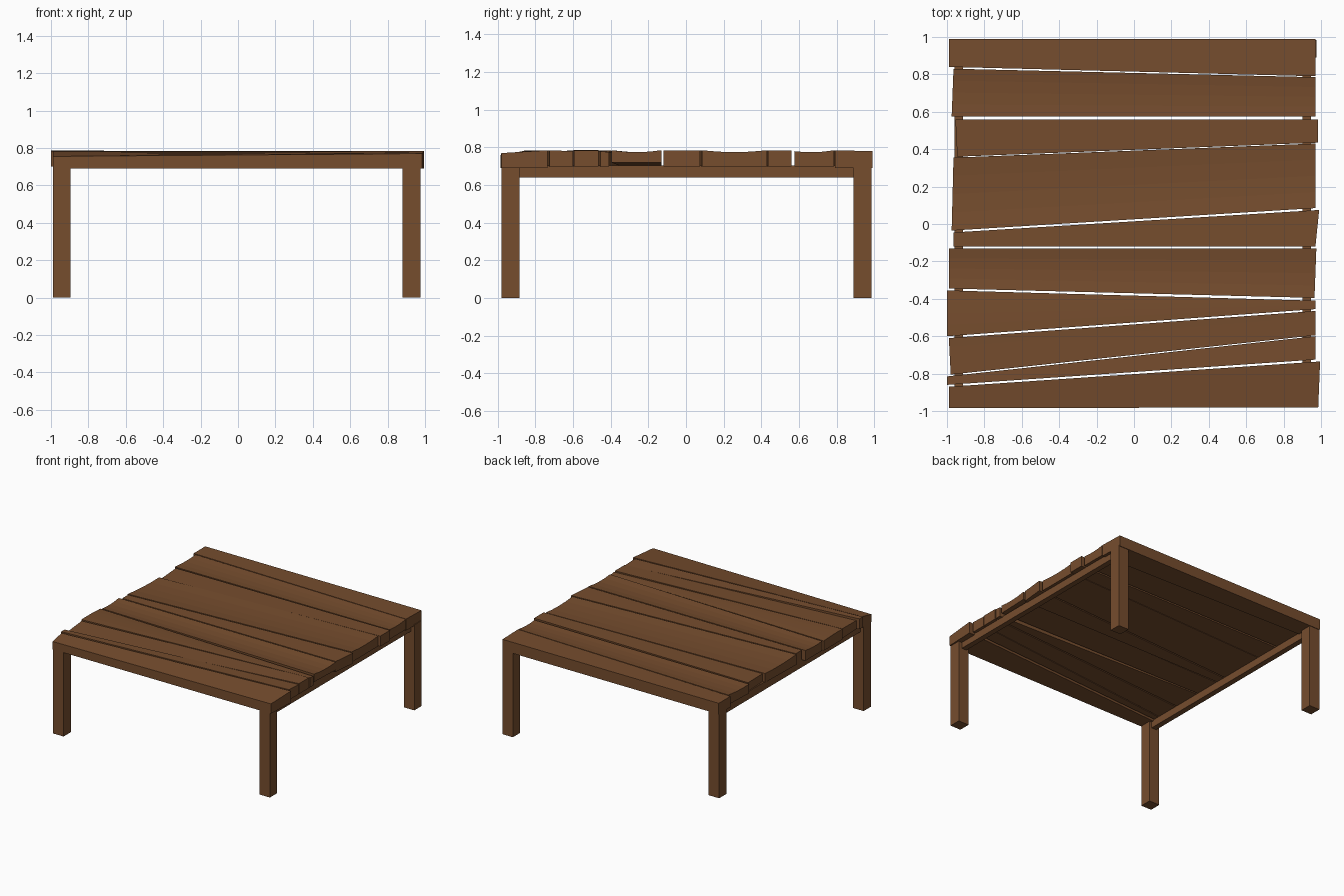
import bpy
import bmesh

if "Cube" in bpy.data.objects:
    bpy.data.objects.remove(bpy.data.objects["Cube"])

wood = bpy.data.materials.new("brown wood")
wood.diffuse_color = (0.18, 0.074, 0.027, 1)
wood.use_nodes = True
wood.node_tree.nodes["Principled BSDF"].inputs["Base Color"].default_value = wood.diffuse_color


def add_object(name, bm):
    bmesh.ops.recalc_face_normals(bm, faces=bm.faces)
    mesh = bpy.data.meshes.new(name)
    bm.to_mesh(mesh)
    bm.free()
    mesh.materials.append(wood)
    obj = bpy.data.objects.new(name, mesh)
    bpy.context.collection.objects.link(obj)


def box(name, x0, x1, y0, y1, z0, z1):
    bm = bmesh.new()
    bmesh.ops.create_cube(bm, size=1)
    for v in bm.verts:
        v.co = (x0 if v.co.x < 0 else x1, y0 if v.co.y < 0 else y1,
                z0 if v.co.z < 0 else z1)
    add_object(name, bm)


def plank(name, left, right, bottom_left, bottom_right):
    """Loft two end sections; each end is (x front, x back, y0, y1, z0, z1, bulge)."""
    bm = bmesh.new()
    rings = []
    for (xa, xb, y0, y1, z0, z1, bulge), bottom in ((left, bottom_left), (right, bottom_right)):
        ring = [bm.verts.new((xa, y0, bottom)), bm.verts.new((xb, y1, bottom))]
        for i in range(4, -1, -1):
            t = i / 4
            z = z0 + (z1 - z0) * t + 4 * bulge * t * (1 - t)
            ring.append(bm.verts.new((xa + (xb - xa) * t, y0 + (y1 - y0) * t, z)))
        rings.append(ring)
    a, b = rings
    n = len(a)
    for i in range(n):
        j = (i + 1) % n
        bm.faces.new((a[i], a[j], b[j], b[i]))
    bm.faces.new(a)
    bm.faces.new(b)
    add_object(name, bm)


# Tabletop planks, front to back: left end, right end
planks = [
    ((-.99, -.99, -.985, -.87, .755, .78, 0), (.985, .995, -.98, -.735, .77, .785, 0)),
    ((-1, -1, -.86, -.815, .785, .785, 0), (.97, .97, -.725, -.60, .785, .78, 0)),
    ((-.98, -.99, -.805, -.61, .77, .78, 0), (.97, .97, -.595, -.465, .785, .785, 0)),
    ((-1, -1, -.60, -.355, .785, .78, .003), (.97, .97, -.455, -.41, .78, .775, 0)),
    ((-.99, -.99, -.345, -.13, .78, .785, -.008), (.965, .975, -.395, -.13, .785, .785, -.01)),
    ((-.965, -.965, -.12, -.045, .785, .785, 0), (.97, .99, -.12, .075, .785, .785, 0)),
    ((-.975, -.965, -.035, .355, .785, .775, -.008), (.97, .97, .085, .43, .785, .785, -.01)),
    ((-.945, -.955, .36, .56, .77, .775, 0), (.985, .985, .435, .56, .785, .785, 0)),
    ((-.975, -.965, .575, .83, .775, .78, -.006), (.97, .97, .575, .785, .78, .785, -.008)),
    ((-.99, -.99, .84, .99, .78, .78, 0), (.97, .97, .79, .99, .785, .78, 0)),
]
for i, (left, right) in enumerate(planks):
    outer = i in (0, 9)
    plank(f"top_plank_{i + 1}", left, right, .69 if outer else .70,
          .69 if outer else .72 if i == 4 else .70)

# Side rails and corner legs
for side, rx, lx in (("left", -.96, -.99), ("right", .90, .88)):
    box(f"{side}_rail", rx, rx + .045, -.93, .93, .64, .705)
    for end, y in (("front", -.98), ("back", .89)):
        box(f"{end}_{side}_leg", lx, lx + .095, y, y + .095, 0, .70)
